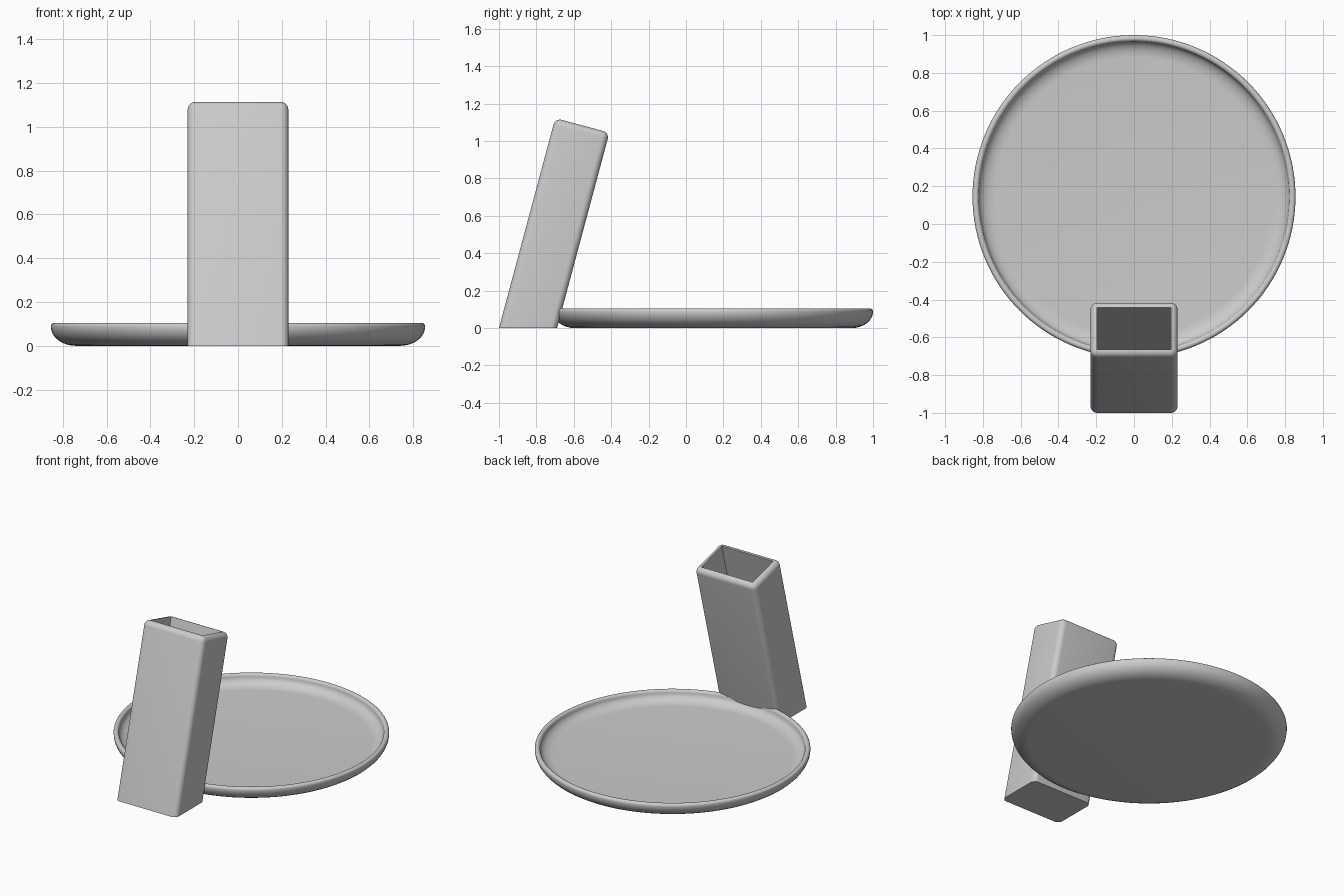
import bpy, bmesh
from math import radians, sin, cos, tau, pi
from mathutils import Matrix, Vector

cube = bpy.data.objects.get("Cube")
if cube:
    bpy.data.objects.remove(cube, do_unlink=True)

grey = bpy.data.materials.new("light_grey")
grey.use_nodes = True
grey.diffuse_color = (0.6, 0.6, 0.6, 1)
grey.node_tree.nodes["Principled BSDF"].inputs["Base Color"].default_value = (0.6, 0.6, 0.6, 1)


def finish(bm, name):
    bmesh.ops.recalc_face_normals(bm, faces=bm.faces)
    mesh = bpy.data.meshes.new(name)
    bm.to_mesh(mesh)
    bm.free()
    mesh.materials.append(grey)
    obj = bpy.data.objects.new(name, mesh)
    bpy.context.collection.objects.link(obj)
    bpy.ops.object.select_all(action="DESELECT")
    obj.select_set(True)
    bpy.context.view_layer.objects.active = obj
    bpy.ops.object.shade_smooth_by_angle(angle=radians(35))
    return obj


def arc(cx, cz, rx, rz, start, end, steps=8):
    """Points (radius, height) along an elliptical arc."""
    angles = [radians(start + (end - start) * i / steps) for i in range(steps + 1)]
    return [(cx + rx * cos(a), cz + rz * sin(a)) for a in angles]


# Round tray: lathed profile with curved underside, rolled lip and sunken floor
RADIUS, HEIGHT, FLOOR, LIP = 0.855, 0.105, 0.035, 0.017
profile = [(0, 0)]
profile += arc(0.74, 0.088, RADIUS - 0.74, 0.088, -90, 0)
profile += arc(RADIUS - LIP, HEIGHT - LIP, LIP, LIP, 0, 180)[1:]
profile += arc(0.735, 0.088, RADIUS - 2 * LIP - 0.735, 0.088 - FLOOR, 0, -90)[1:]
profile.append((0, FLOOR))

bm = bmesh.new()
verts = [bm.verts.new((r, 0, z)) for r, z in profile]
edges = [bm.edges.new(pair) for pair in zip(verts, verts[1:])]
bmesh.ops.spin(bm, geom=verts + edges, cent=(0, 0, 0), axis=(0, 0, 1),
               angle=tau, steps=128, use_merge=True)
bmesh.ops.remove_doubles(bm, verts=bm.verts, dist=0.0001)
bmesh.ops.translate(bm, verts=bm.verts, vec=(0, 1 - RADIUS, 0))
finish(bm, "round_tray")

# Leaning square holder: rounded box, hollowed from the top, cut flat at the ground
WIDTH, DEPTH, LENGTH, BELOW, ROUND = 0.46, 0.30, 1.162, 0.2, 0.035
bm = bmesh.new()
bmesh.ops.create_cube(bm, size=1)
bmesh.ops.scale(bm, verts=bm.verts, vec=(WIDTH, DEPTH, LENGTH + BELOW))
bmesh.ops.translate(bm, verts=bm.verts, vec=(0, DEPTH / 2, (LENGTH - BELOW) / 2))
rounded = [e for e in bm.edges if max(v.co.z for v in e.verts) > 0]
bmesh.ops.bevel(bm, geom=rounded, offset=ROUND, segments=6, profile=0.5, affect="EDGES")
bm.normal_update()

# Hollow
top = max((f for f in bm.faces if f.normal.z > 0.99), key=lambda f: f.calc_area())
ring = bmesh.ops.extrude_face_region(bm, geom=[top])
inner = [g for g in ring["geom"] if isinstance(g, bmesh.types.BMVert)]
if top.is_valid:
    bmesh.ops.delete(bm, geom=[top], context="FACES_ONLY")
bmesh.ops.translate(bm, verts=inner, vec=(0, 0, 0.11 - LENGTH))

# Lean back and trim the foot
bmesh.ops.transform(bm, verts=bm.verts,
                    matrix=Matrix.Translation((0, -1, 0)) @ Matrix.Rotation(radians(-15), 4, "X"))
cut = bmesh.ops.bisect_plane(bm, geom=bm.verts[:] + bm.edges[:] + bm.faces[:],
                             plane_co=Vector((0, 0, 0)), plane_no=Vector((0, 0, 1)),
                             clear_inner=True)
rim = [g for g in cut["geom_cut"] if isinstance(g, bmesh.types.BMEdge)]
bmesh.ops.holes_fill(bm, edges=rim, sides=0)
finish(bm, "leaning_holder")
